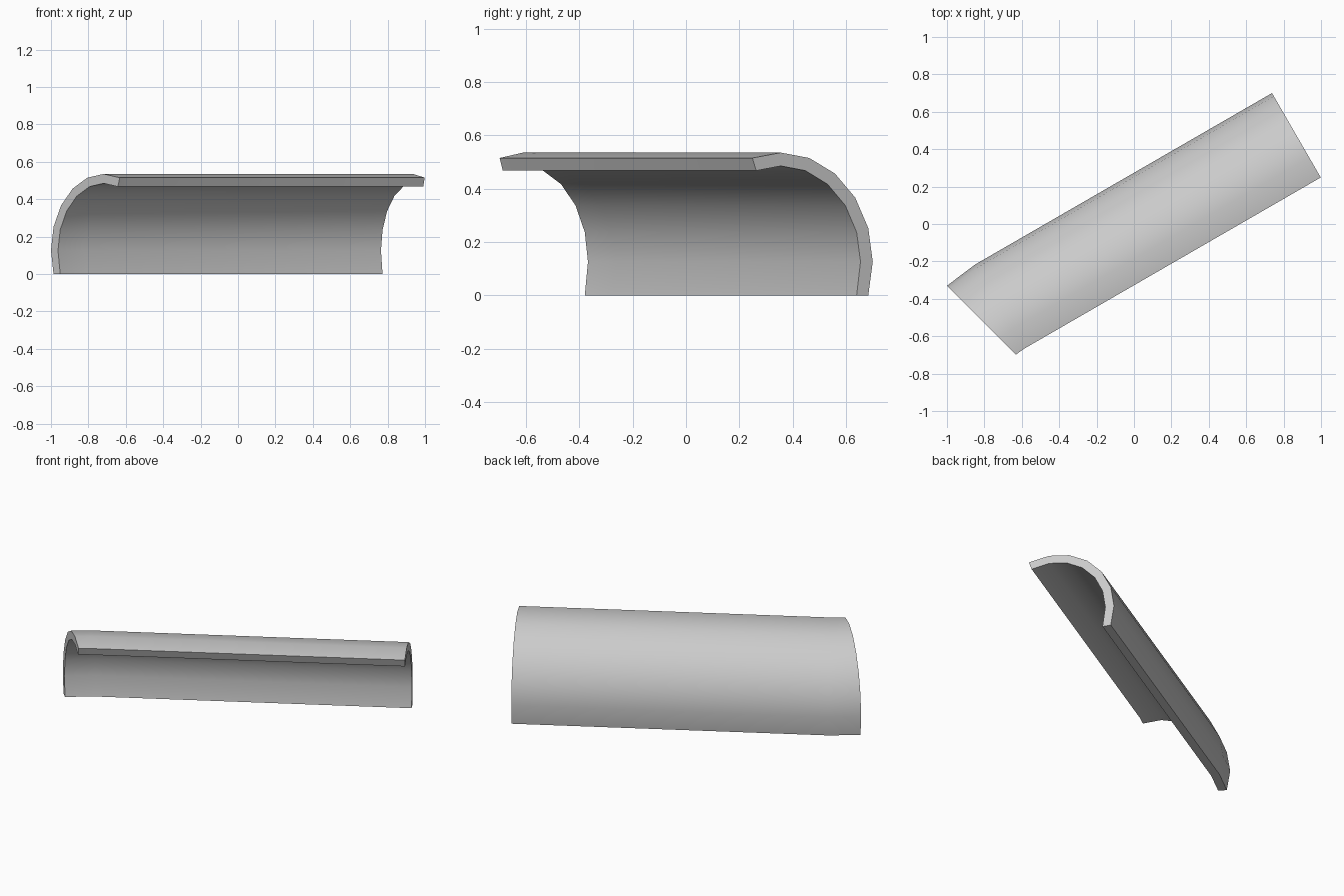
import bpy, bmesh, math
from mathutils import Vector

cube = bpy.data.objects.get("Cube")
if cube:
    bpy.data.objects.remove(cube, do_unlink=True)

# Single light grey material
grey = bpy.data.materials.new("light_grey")
grey.use_nodes = True
colour = (0.6, 0.6, 0.6, 1)
grey.diffuse_color = colour
grey.node_tree.nodes["Principled BSDF"].inputs["Base Color"].default_value = colour

CENTRE_U, CENTRE_Z, SEGMENTS = 0.398, 0.126, 7


def arc(radius_u, radius_z):
    """Elliptical arc from the foot, over the crown, to the front lip."""
    points = []
    for k in range(SEGMENTS + 1):
        a = math.radians(18 * (k - 1))
        points.append((CENTRE_U - radius_u * math.cos(a),
                       CENTRE_Z + radius_z * math.sin(a)))
    points[0] = (points[0][0], 0)
    return points


# Closed cross-section: outer skin, then the inner skin back to the foot
section = arc(0.398, 0.409) + arc(0.345, 0.359)[::-1]

# Stations along the sweep: back-edge origin and heading in degrees
far_end = Vector((0.738, 0.70))
heading = math.radians(30)
bend = far_end - 1.83 * Vector((math.cos(heading), math.sin(heading)))
stations = [(far_end, 30), (bend, 30), (Vector((-1, -0.33)), 45)]

bm = bmesh.new()
rings = []
for origin, angle in stations:
    a = math.radians(angle)
    across = Vector((math.sin(a), -math.cos(a)))
    rings.append([bm.verts.new((*(origin + across * u), z)) for u, z in section])

# Skins, foot and lip
n = len(section)
for r, s in zip(rings, rings[1:]):
    for i in range(n):
        j = (i + 1) % n
        bm.faces.new((r[i], r[j], s[j], s[i]))

# End caps as quads between the skins
for ring in (rings[0], rings[-1]):
    for i in range(SEGMENTS):
        bm.faces.new((ring[i], ring[i + 1], ring[n - 2 - i], ring[n - 1 - i]))
bmesh.ops.recalc_face_normals(bm, faces=bm.faces)

mesh = bpy.data.meshes.new("curved_shell")
bm.to_mesh(mesh)
bm.free()
mesh.materials.append(grey)
shell = bpy.data.objects.new("curved_shell", mesh)
bpy.context.collection.objects.link(shell)

# Smooth skins, crisp rims
bpy.ops.object.select_all(action='DESELECT')
shell.select_set(True)
bpy.context.view_layer.objects.active = shell
bpy.ops.object.shade_smooth_by_angle(angle=math.radians(30))
